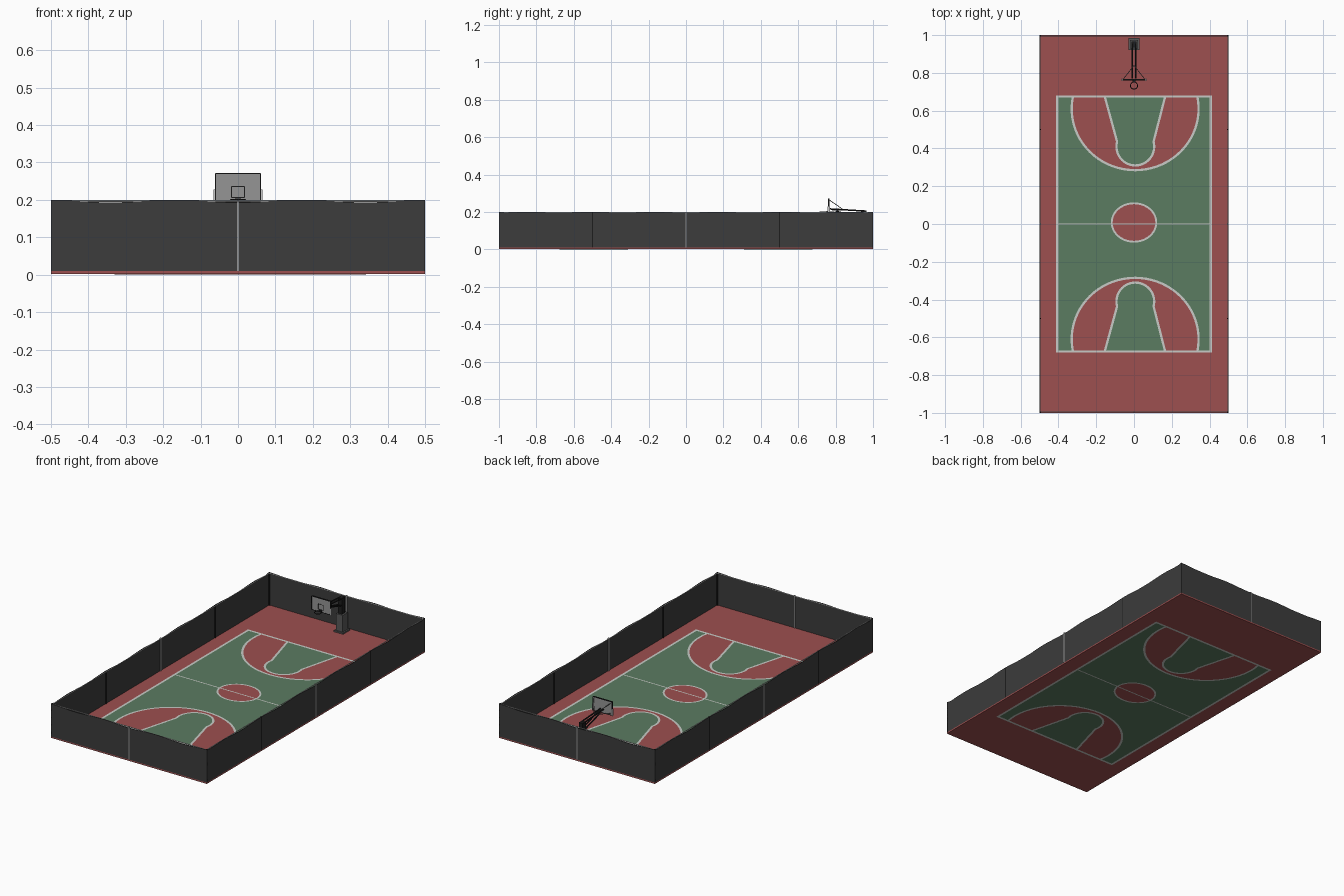
import bpy, bmesh, math
from mathutils import Vector

if "Cube" in bpy.data.objects:
    bpy.data.objects.remove(bpy.data.objects["Cube"])


def mat(name, r, g, b):
    m = bpy.data.materials.new(name)
    m.diffuse_color = (r, g, b, 1)
    m.use_nodes = True
    m.node_tree.nodes["Principled BSDF"].inputs["Base Color"].default_value = m.diffuse_color
    return m


RED = mat("court_red", 0.34, 0.08, 0.08)
GREEN = mat("court_green", 0.105, 0.2, 0.12)
WHITE = mat("line_white", 0.58, 0.6, 0.57)
FENCE = mat("fence_dark", 0.045, 0.045, 0.045)
BLACK = mat("post_black", 0.012, 0.012, 0.012)
GREY = mat("metal_grey", 0.3, 0.3, 0.3)
LIGHT = mat("rail_light", 0.6, 0.6, 0.6)
STEEL = mat("column_grey", 0.1, 0.1, 0.1)


def finish(name, bm, material):
    bmesh.ops.recalc_face_normals(bm, faces=bm.faces)
    me = bpy.data.meshes.new(name)
    bm.to_mesh(me)
    bm.free()
    me.materials.append(material)
    ob = bpy.data.objects.new(name, me)
    bpy.context.collection.objects.link(ob)
    return ob


def box(name, lo, hi, material):
    bm = bmesh.new()
    bmesh.ops.create_cube(bm, size=1)
    for v in bm.verts:
        v.co = [(lo[i] + hi[i]) / 2 + v.co[i] * (hi[i] - lo[i]) for i in range(3)]
    return finish(name, bm, material)


def rod(name, a, b, r, material, sides=8):
    a, b = Vector(a), Vector(b)
    bm = bmesh.new()
    bmesh.ops.create_cone(bm, cap_ends=True, segments=sides, radius1=r, radius2=r,
                          depth=(b - a).length)
    q = (b - a).to_track_quat('Z', 'Y')
    for v in bm.verts:
        v.co = q @ v.co + (a + b) / 2
    return finish(name, bm, material)


TOP, BOTTOM = 0.01, 0.002


def spans(layer):
    return ((TOP - 0.001, TOP + layer * 0.0005), (BOTTOM + 0.0005, BOTTOM - layer * 0.0005))


def paint(name, pts, layer, material):
    # thin flat plate on the upper and lower side of the slab
    bm = bmesh.new()
    for z0, z1 in spans(layer):
        f = bm.faces.new([bm.verts.new((x, y, z0)) for x, y in pts])
        g = bmesh.ops.extrude_face_region(bm, geom=[f])["geom"]
        for v in g:
            if isinstance(v, bmesh.types.BMVert):
                v.co.z = z1
    finish(name, bm, material)


def stripe(name, pts, width, closed=False):
    # painted line following a path
    n = len(pts)
    p = [Vector(q) for q in pts]
    bm = bmesh.new()
    for z0, z1 in spans(4):
        rows = []
        for i in range(n):
            a = p[i - 1] if closed or i else p[i]
            b = p[(i + 1) % n] if closed or i < n - 1 else p[i]
            d1 = (p[i] - a).normalized() if a != p[i] else (b - p[i]).normalized()
            d2 = (b - p[i]).normalized() if b != p[i] else d1
            t = (d1 + d2).normalized()
            k = width / 2 / max(0.5, t.dot(d1))
            s = Vector((-t.y, t.x)) * k
            rows.append([bm.verts.new((*(p[i] + s), z1)), bm.verts.new((*(p[i] - s), z1))])
        for i in range(n if closed else n - 1):
            a, b = rows[i], rows[(i + 1) % n]
            bm.faces.new((a[0], a[1], b[1], b[0]))
    finish(name, bm, WHITE)


def arc(cx, cy, rx, ry, a0, a1, n):
    return [(cx + rx * math.cos(math.radians(a0 + (a1 - a0) * i / n)),
             cy + ry * math.sin(math.radians(a0 + (a1 - a0) * i / n))) for i in range(n + 1)]


# Slab and painted court
box("court_slab", (-0.5, -1, BOTTOM), (0.5, 1, TOP), RED)
W, L = 0.407, 0.675
edge = [(-W, -L), (W, -L), (W, L), (-W, L)]
paint("green_court", edge, 1, GREEN)
stripe("court_boundary", edge, 0.013, True)
circle = arc(0, 0.008, 0.118, 0.102, 0, 360, 40)[:-1]
paint("centre_circle", circle, 2, RED)
stripe("centre_circle_line", circle, 0.01, True)
stripe("halfway_line", [(-W, 0), (W, 0)], 0.007)
for s, end in ((1, "back"), (-1, "front")):
    three = [(x, y * s) for x, y in arc(0.006, 0.61, 0.336, 0.325, 169, 371, 40)]
    three = [(-0.318, L * s)] + three + [(0.33, L * s)]
    paint(end + "_shooting_zone", three, 2, RED)
    stripe(end + "_shooting_arc", three, 0.012)
    key = [(-0.155, L * s)] + [(x, y * s) for x, y in arc(0.007, 0.41, 0.1, 0.1, 165, 375, 24)]
    key.append((0.165, L * s))
    paint(end + "_key", key, 3, GREEN)
    stripe(end + "_key_line", key, 0.012)


# Fence panels with a gently sagging top edge
def fence(name, a, b, n):
    a, b = Vector(a), Vector(b)
    d = b - a
    nrm = Vector((-d.y, d.x)).normalized() * 0.0025
    bm = bmesh.new()
    rows = []
    for i in range(n + 1):
        c = a + d * i / n
        u = d.length * (i / n - 0.5)
        z = 0.2 - 0.007 * (0.5 + 0.5 * math.cos(2 * math.pi * u / 0.34)) * (0 < i < n)
        o = c + nrm
        rows.append([bm.verts.new(v) for v in
                     ((c.x, c.y, TOP), (c.x, c.y, z), (o.x, o.y, z), (o.x, o.y, TOP))])
    for p, q in zip(rows, rows[1:]):
        for k in range(4):
            bm.faces.new((p[k], p[(k + 1) % 4], q[(k + 1) % 4], q[k]))
    bm.faces.new(rows[0])
    bm.faces.new(rows[-1])
    finish(name, bm, FENCE)


corners = [(-0.5, -1), (0.5, -1), (0.5, 1), (-0.5, 1)]
names = ["front", "right", "back", "left"]
for i, nm in enumerate(names):
    a, b = corners[i], corners[(i + 1) % 4]
    fence(nm + "_fence", a, b, 60 if i % 2 else 30)
    k = 0.994
    rod(nm + "_top_rail", (a[0] * 0.988, a[1] * k, 0.1965), (b[0] * 0.988, b[1] * k, 0.1965),
        0.0025, LIGHT, 6)

# Corner, middle and quarter posts
for x, y in corners:
    sx, sy = math.copysign(0.008, x), math.copysign(0.008, y)
    box("corner_post", (min(x, x - sx), min(y, y - sy), TOP), (max(x, x - sx), max(y, y - sy), 0.2), BLACK)
for s in (-1, 1):
    box("end_middle_post", (-0.003, s * 0.997 - 0.0035, TOP), (0.003, s * 0.997 + 0.0035, 0.2), GREY)
    box("side_middle_post", (s * 0.497 - 0.0035, -0.004, TOP), (s * 0.497 + 0.0035, 0.004, 0.2), GREY)
    for y in (-0.5, 0.5):
        box("side_quarter_post", (s * 0.497 - 0.0035, y - 0.003, TOP),
            (s * 0.497 + 0.0035, y + 0.003, 0.2), BLACK)

# Hoop stand: padded column and arms
box("column_foot", (-0.03, 0.92, TOP), (0.03, 0.985, 0.018), STEEL)
box("column_pad", (-0.022, 0.928, TOP), (0.022, 0.975, 0.115), STEEL)
box("column", (-0.012, 0.935, 0.1), (0.012, 0.965, 0.208), BLACK)
for x in (-0.009, 0.009):
    rod("upper_arm", (x, 0.955, 0.205), (x, 0.77, 0.216), 0.004, BLACK)
    rod("lower_arm", (x, 0.94, 0.165), (x, 0.8, 0.205), 0.004, BLACK)
for s in (-1, 1):
    rod("board_strut", (s * 0.055, 0.769, 0.262), (0, 0.84, 0.213), 0.002, STEEL, 6)
    rod("lower_strut", (s * 0.055, 0.769, 0.203), (0, 0.84, 0.211), 0.002, STEEL, 6)
    box("board_side_pad", (s * 0.0635 - 0.002, 0.757, 0.19), (s * 0.0635 + 0.002, 0.77, 0.228), LIGHT)

# Backboard with edge frame and target outline
box("backboard", (-0.06, 0.76, 0.192), (0.06, 0.767, 0.27), GREY)


def frame(name, x, z0, z1, t, y0, y1):
    for s in (-1, 1):
        box(name + "_side", (s * x - t, y0, z0), (s * x + t, y1, z1), BLACK)
    for z in (z0, z1):
        box(name + "_bar", (-x, y0, z - t), (x, y1, z + t), BLACK)


frame("board_frame", 0.06, 0.193, 0.27, 0.0015, 0.759, 0.768)
frame("target", 0.018, 0.206, 0.236, 0.0013, 0.759, 0.761)

# Ring and its bracket
bpy.ops.curve.primitive_bezier_circle_add(radius=0.019, location=(0, 0.733, 0.2))
ring = bpy.context.object
ring.name = "hoop_ring"
ring.data.bevel_depth = 0.002
ring.data.bevel_resolution = 1
ring.data.resolution_u = 6
ring.data.materials.append(BLACK)
box("ring_bracket", (-0.008, 0.75, 0.196), (0.008, 0.762, 0.204), BLACK)
